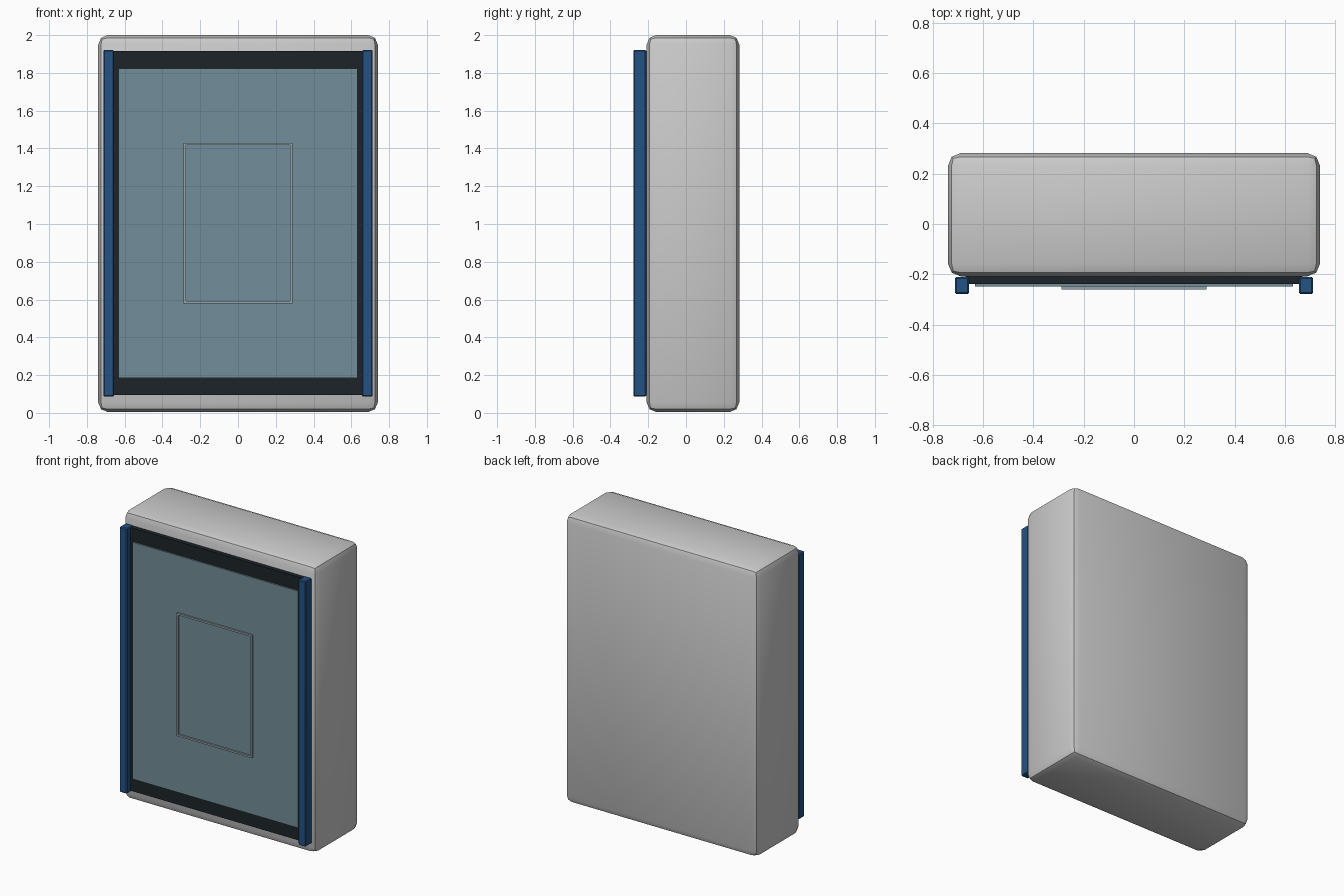
import bpy

if "Cube" in bpy.data.objects:
    bpy.data.objects.remove(bpy.data.objects["Cube"])


def material(name, rgb):
    mat = bpy.data.materials.new(name)
    mat.diffuse_color = (*rgb, 1)
    mat.use_nodes = True
    mat.node_tree.nodes["Principled BSDF"].inputs["Base Color"].default_value = mat.diffuse_color
    return mat


def box(name, x, y, z, mat=None, bevel=0, segments=1):
    """Box spanning the (min, max) ranges x, y, z, with optional rounded edges."""
    spans = (x, y, z)
    bpy.ops.mesh.primitive_cube_add(size=1, location=[(a + b) / 2 for a, b in spans])
    ob = bpy.context.object
    ob.name = name
    ob.scale = [b - a for a, b in spans]
    bpy.ops.object.transform_apply(location=False, rotation=False, scale=True)
    if mat:
        ob.data.materials.append(mat)
    if bevel:
        mod = ob.modifiers.new("rounded_edges", 'BEVEL')
        mod.width = bevel
        mod.segments = segments
        bpy.ops.object.modifier_apply(modifier=mod.name)
        bpy.ops.object.shade_smooth_by_angle()
    return ob


blue = material("blue", (0.018, 0.085, 0.23))
black = material("black", (0.012, 0.017, 0.022))
glass = material("glass", (0.17, 0.27, 0.32))
trim = material("trim", (0.30, 0.38, 0.42))

# Main housing with softened edges
box("housing", (-0.74, 0.74), (-0.208, 0.282), (0.005, 2.0), bevel=0.05, segments=2)

# Front face: dark surround and glass panel
box("panel_surround", (-0.67, 0.67), (-0.238, -0.2), (0.095, 1.915), black)
box("glass_panel", (-0.633, 0.633), (-0.248, -0.23), (0.185, 1.823), glass)

# Side rails
for side, s in (("left", -1), ("right", 1)):
    box(side + "_rail", sorted((s * 0.656, s * 0.713)), (-0.279, -0.21),
        (0.086, 1.921), blue, bevel=0.006)

# Thin raised outline in the middle of the glass
hx, z0, z1, t = 0.288, 0.58, 1.43, 0.012
depth = (-0.26, -0.246)
for side, s in (("left", -1), ("right", 1)):
    box("outline_" + side, sorted((s * hx, s * (hx - t))), depth, (z0, z1), trim)
box("outline_bottom", (-hx + t, hx - t), depth, (z0, z0 + t), trim)
box("outline_top", (-hx + t, hx - t), depth, (z1 - t, z1), trim)
